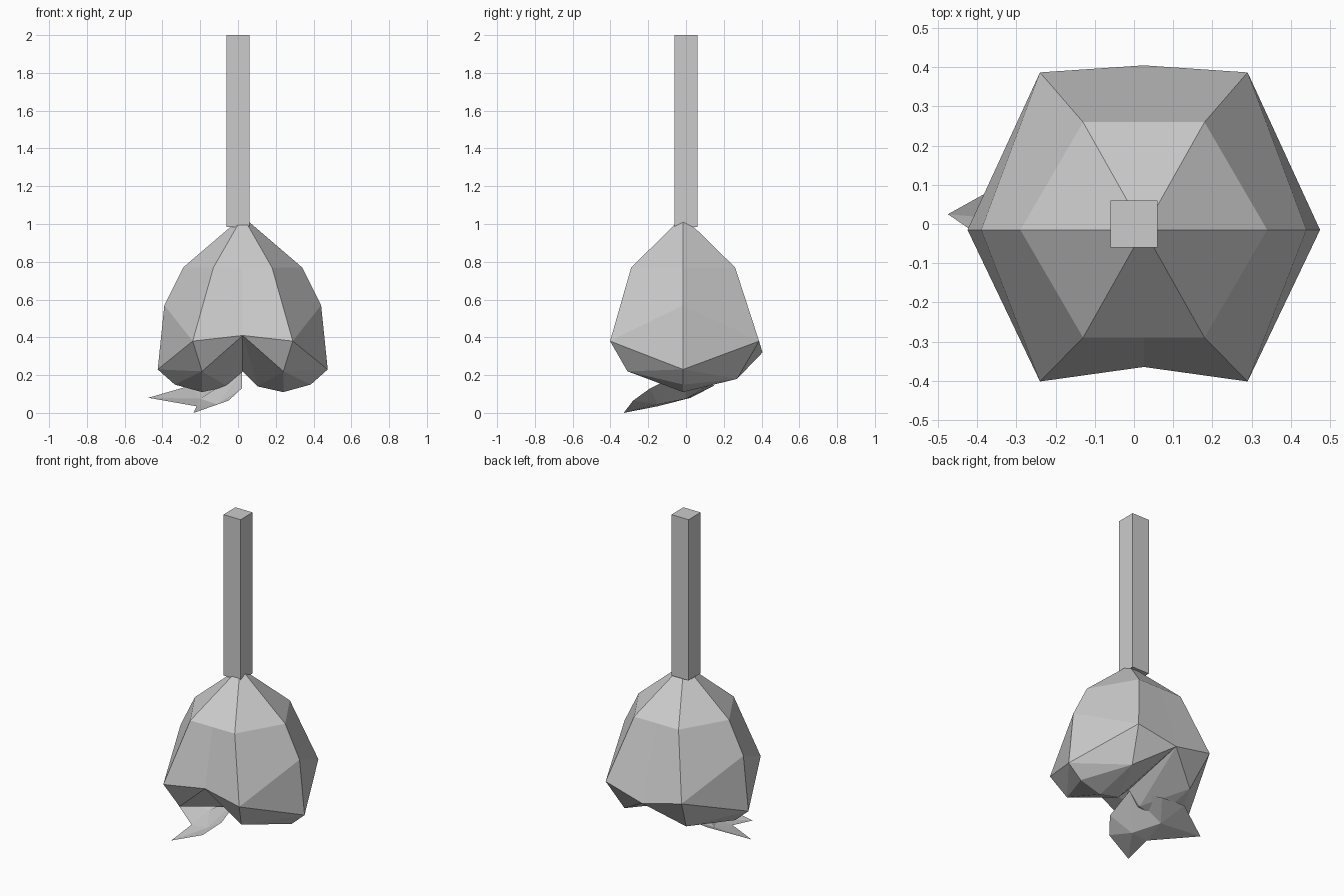
import bpy, bmesh
from mathutils import Matrix

if "Cube" in bpy.data.objects:
    bpy.data.objects.remove(bpy.data.objects["Cube"])

grey = bpy.data.materials.new("plain_grey")
grey.diffuse_color = (0.6, 0.6, 0.6, 1)
grey.use_nodes = True
grey.node_tree.nodes["Principled BSDF"].inputs["Base Color"].default_value = grey.diffuse_color


def finish(name, bm, location=(0, 0, 0)):
    mesh = bpy.data.meshes.new(name)
    bmesh.ops.recalc_face_normals(bm, faces=bm.faces)
    bm.to_mesh(mesh)
    bm.free()
    mesh.materials.append(grey)
    obj = bpy.data.objects.new(name, mesh)
    obj.location = location
    bpy.context.collection.objects.link(obj)
    return obj


def add_faces(bm, points, faces):
    verts = {k: bm.verts.new(p) for k, p in points.items()}
    for f in faces:
        bm.faces.new([verts[k] for k in f.split()])


# Stem: square bar
bm = bmesh.new()
bmesh.ops.create_cube(bm, size=1, matrix=Matrix.Translation((0, 0, 1.4925))
                      @ Matrix.Diagonal((0.12, 0.12, 1.015, 1)))
finish("stem", bm)

# Bell: the right half, front and back, then mirrored across x
spine = {"apex": (0, 0, 1.04), "s1": (.315, 0, .77), "s2": (.415, 0, .57),
         "s3": (.45, 0, .23), "s4": (.36, 0, .15), "s5": (.215, 0, .11),
         "s6": (.08, 0, .14), "c": (0, 0, .22)}
front = {"t": (0, -.275, .77), "e1": (.155, -.275, .77), "e2": (.265, -.387, .38),
         "e3": (.215, -.295, .22), "m": (0, -.35, .41)}
back = {"t": (0, .275, .77), "e1": (.155, .275, .77), "e2": (.265, .402, .38),
        "e3": (.215, .285, .18), "m": (0, .42, .32)}
bell_faces = ["apex t e1", "apex e1 s1", "e1 e2 s2 s1", "e2 s3 s2", "t m e2 e1",
              "e2 e3 s3", "e3 s4 s3", "e3 s5 s4", "e3 s6 s5",
              "e2 m e3", "m s6 e3", "m c s6"]
bm = bmesh.new()
for quarter in (front, back):
    add_faces(bm, {**spine, **quarter}, bell_faces)
bmesh.ops.mirror(bm, geom=bm.verts[:] + bm.edges[:] + bm.faces[:],
                 matrix=Matrix.Identity(4), merge_dist=0.0001, axis='X')
bmesh.ops.remove_doubles(bm, verts=bm.verts, dist=0.001)
finish("bell", bm, (0.025, -0.015, 0))

# Two pointed leaflets hanging from the middle of the underside
leaf = {"root": (.02, -.015, .215), "fold": (-.11, -.15, .045),
        "notch": (-.22, -.15, .035), "mid": (-.2, 0, .075),
        "side_tip": (-.475, .025, .08), "r1": (-.25, .15, .145), "r2": (-.1, .13, .15),
        "front_tip": (-.235, -.33, .0), "l1": (-.05, -.28, .065), "l2": (.02, -.19, .13)}
leaf_faces = ["root fold mid", "fold notch mid", "notch side_tip mid",
              "side_tip r1 mid", "r1 r2 mid", "r2 root mid",
              "root l2 fold", "l2 l1 fold", "l1 front_tip fold", "front_tip notch fold"]
bm = bmesh.new()
add_faces(bm, leaf, leaf_faces)
finish("leaflets", bm)
